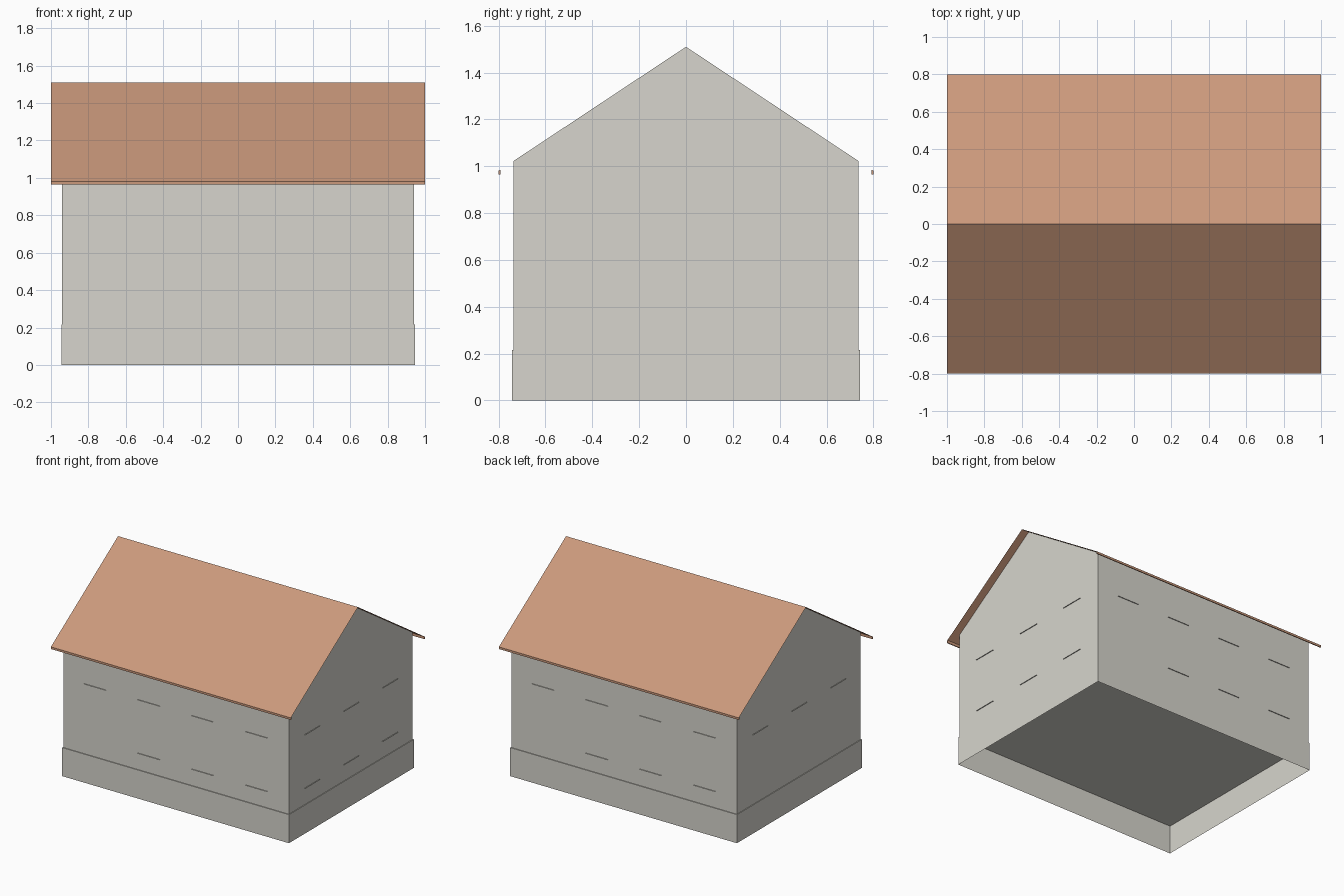
import bpy

if "Cube" in bpy.data.objects:
    bpy.data.objects.remove(bpy.data.objects["Cube"])


def material(name, rgb):
    m = bpy.data.materials.new(name)
    m.diffuse_color = (*rgb, 1)
    m.use_nodes = True
    m.node_tree.nodes["Principled BSDF"].inputs["Base Color"].default_value = m.diffuse_color
    return m


PLASTER = material("pale plaster", (0.68, 0.665, 0.61))
TILE = material("clay tile", (0.60, 0.32, 0.20))


def mesh(name, verts, faces, mat):
    me = bpy.data.meshes.new(name)
    me.from_pydata(verts, [], faces)
    me.materials.append(mat)
    ob = bpy.data.objects.new(name, me)
    bpy.context.collection.objects.link(ob)
    return ob


def extrude_x(name, profile, half, mat, caps=True, closed=True):
    """Sweep a (y, z) profile along x."""
    n = len(profile)
    verts = [(x, y, z) for x in (-half, half) for y, z in profile]
    faces = [(i, (i + 1) % n, n + (i + 1) % n, n + i) for i in range(n if closed else n - 1)]
    if caps:
        faces += [tuple(reversed(range(n))), tuple(range(n, 2 * n))]
    return mesh(name, verts, faces, mat)


WX, WY = 0.94, 0.737     # wall half sizes
BX, BY = 0.945, 0.743    # plinth half sizes
PLINTH, EAVE, RIDGE = 0.215, 1.022, 1.51

# Plinth: four sides and a top ledge, hollow underneath
corners = [(-BX, -BY), (BX, -BY), (BX, BY), (-BX, BY)]
mesh("plinth", [(x, y, z) for z in (0, PLINTH) for x, y in corners],
     [(i, (i + 1) % 4, 4 + (i + 1) % 4, 4 + i) for i in range(4)] + [(4, 5, 6, 7)], PLASTER)

# Walls: two long walls and two gable ends, open at top and bottom
walls = [(x, y, z) for x in (-WX, WX)
         for y, z in [(-WY, PLINTH), (WY, PLINTH), (WY, EAVE), (0, RIDGE), (-WY, EAVE)]]
mesh("walls", walls, [(4, 3, 2, 1, 0), (5, 6, 7, 8, 9), (0, 5, 9, 4), (2, 7, 6, 1)], PLASTER)

# Roof: thin sheet folded at the ridge
extrude_x("roof", [(-0.793, 0.985), (0, RIDGE), (0.793, 0.985)], 1, TILE, False, False)

# Narrow boards along both eaves
for side, name in ((-1, "front_eave_board"), (1, "back_eave_board")):
    prof = [(0.793, 0.965), (0.8, 0.965), (0.8, 0.981), (0.793, 0.985)]
    if side < 0:
        prof = [(-y, z) for y, z in reversed(prof)]
    ob = extrude_x(name, prof, 1, TILE)
    ob.data.flip_normals()

# Window sills: thin ledges in two rows around the walls
SILL, OUT = 0.092, 0.006


def sill(name, cx, cy, hx, hy, z):
    mesh(name, [(cx - hx, cy - hy, z), (cx + hx, cy - hy, z),
                (cx + hx, cy + hy, z), (cx - hx, cy + hy, z)], [(0, 1, 2, 3)], PLASTER)


for z, row in ((0.34, "lower"), (0.743, "upper")):
    for side, face in ((-1, "front"), (1, "back")):
        for i, x in enumerate((-0.674, -0.225, 0.225, 0.674)):
            # ground floor leaves the entrance bay empty
            if row == "upper" or i > 0:
                sill(f"{face}_{row}_sill_{i}", -side * x, side * (WY + OUT / 2), SILL, OUT / 2, z)
    for side, face in ((-1, "left"), (1, "right")):
        if row == "lower" and side < 0:
            continue
        for i, y in enumerate((-0.464, 0, 0.464)):
            sill(f"{face}_{row}_sill_{i}", side * (WX + OUT / 2), y, OUT / 2, SILL, z)
